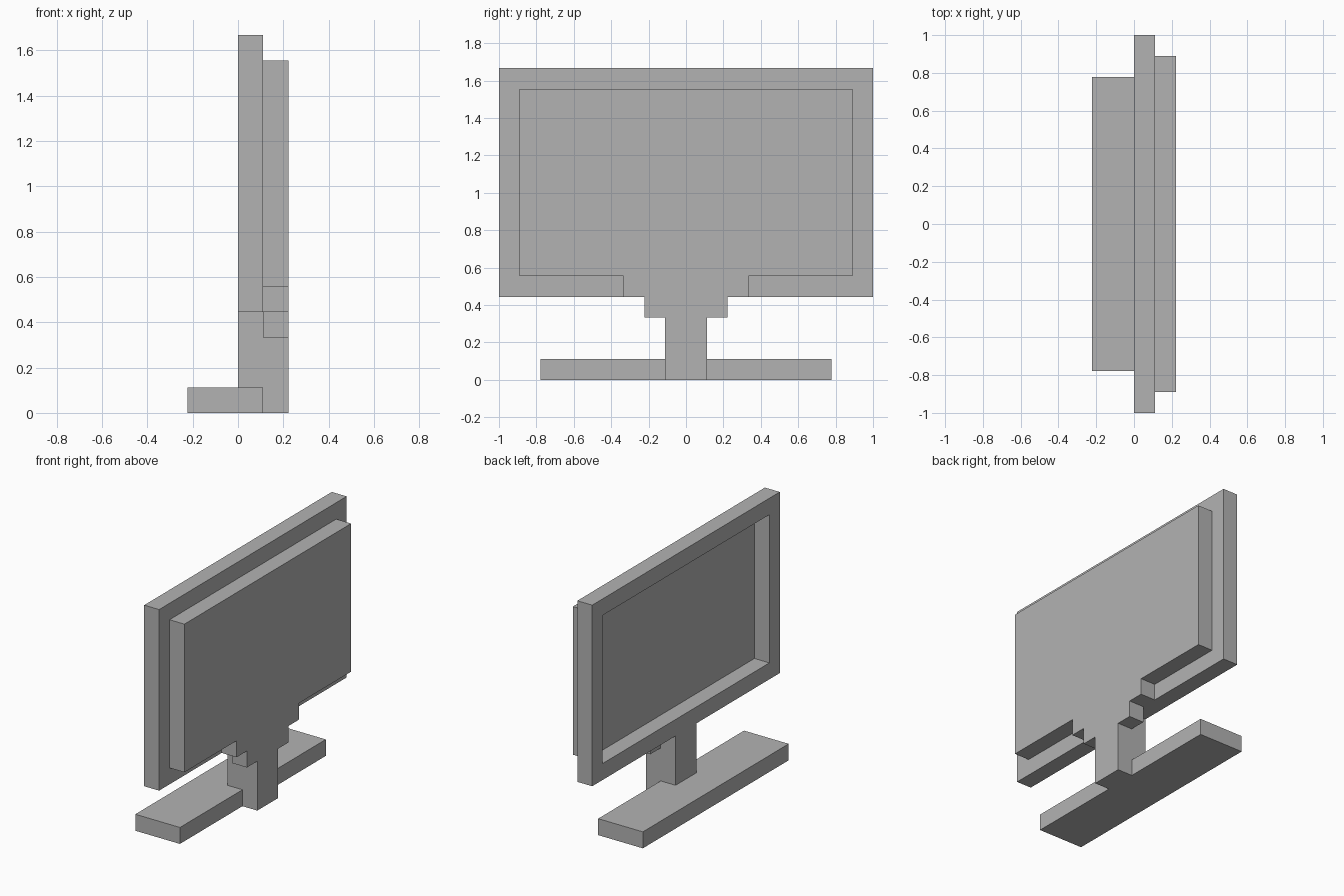
import bpy
import bmesh

cube = bpy.data.objects.get("Cube")
if cube:
    bpy.data.objects.remove(cube, do_unlink=True)

U = 1 / 9  # block size: every part sits on this grid

grey = bpy.data.materials.new("mid grey plastic")
grey.use_nodes = True
colour = (0.45, 0.45, 0.45, 1)
grey.diffuse_color = colour
grey.node_tree.nodes["Principled BSDF"].inputs["Base Color"].default_value = colour


def slab(name, polygons, x0, x1):
    """Extrude flat (y, z) polygons, in blocks, from x0 to x1."""
    bm = bmesh.new()
    for polygon in polygons:
        bm.faces.new([bm.verts.new((x0 * U, y * U, z * U)) for y, z in polygon])
    bmesh.ops.remove_doubles(bm, verts=bm.verts[:], dist=0.0001)
    result = bmesh.ops.extrude_face_region(bm, geom=bm.faces[:], use_keep_orig=True)
    moved = [g for g in result["geom"] if isinstance(g, bmesh.types.BMVert)]
    bmesh.ops.translate(bm, verts=moved, vec=((x1 - x0) * U, 0, 0))
    bmesh.ops.recalc_face_normals(bm, faces=bm.faces[:])
    mesh = bpy.data.meshes.new(name)
    bm.to_mesh(mesh)
    bm.free()
    mesh.materials.append(grey)
    obj = bpy.data.objects.new(name, mesh)
    bpy.context.collection.objects.link(obj)
    return obj


def rectangle(half_width, bottom, top):
    return [(-half_width, bottom), (half_width, bottom),
            (half_width, top), (-half_width, top)]


# Screen surround: mitred frame around the recessed screen
outer = rectangle(9, 4, 15)
inner = rectangle(8, 5, 14)
frame = [[outer[i], outer[(i + 1) % 4], inner[(i + 1) % 4], inner[i]]
         for i in range(4)]
slab("screen_frame", frame, 0, 1)

# Rear housing stepping down into the back of the stand
half = [(1, 0), (1, 3), (2, 3), (2, 4), (3, 4), (3, 5), (8, 5), (8, 14)]
outline = half + [(-y, z) for y, z in reversed(half)]
slab("rear_housing", [outline], 1, 2)

# Stand
slab("stand_neck", [rectangle(1, 1, 4)], 0, 1)
slab("stand_base", [rectangle(7, 0, 1)], -2, 1)
